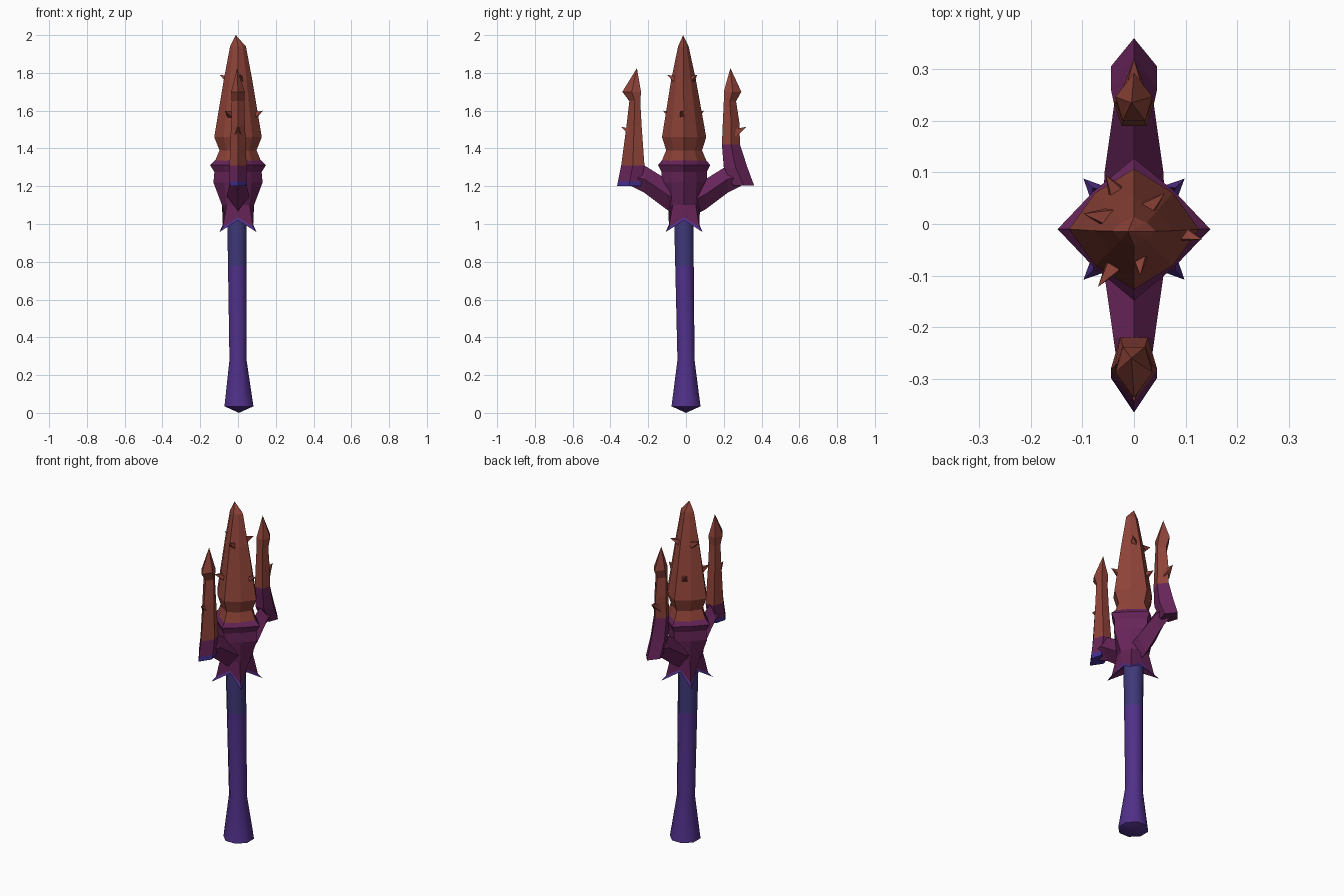
import bpy, bmesh, math
from mathutils import Vector

cube = bpy.data.objects.get("Cube")
if cube:
    bpy.data.objects.remove(cube, do_unlink=True)


def material(name, rgb):
    m = bpy.data.materials.new(name)
    m.use_nodes = True
    m.diffuse_color = (*rgb, 1)
    m.node_tree.nodes["Principled BSDF"].inputs["Base Color"].default_value = (*rgb, 1)
    return m


BRICK = material("brick red", (0.27, 0.056, 0.04))
PURPLE = material("plum purple", (0.135, 0.018, 0.1))
INDIGO = material("indigo", (0.08, 0.03, 0.25))
SLATE = material("slate blue", (0.05, 0.04, 0.19))
BLUE = material("heel blue", (0.06, 0.03, 0.3))


def loft(name, rings, mats, rule=None):
    """Skin a list of equal-sized point rings; single-point rings make tips."""
    bm = bmesh.new()
    vs = [[bm.verts.new(p) for p in r] for r in rings]
    for a, b in zip(vs, vs[1:]):
        n = max(len(a), len(b))
        for i in range(n):
            j = (i + 1) % n
            if len(a) == 1:
                bm.faces.new((a[0], b[j], b[i]))
            elif len(b) == 1:
                bm.faces.new((a[i], a[j], b[0]))
            else:
                bm.faces.new((a[i], a[j], b[j], b[i]))
    for r in (vs[0], vs[-1]):
        if len(r) > 2:
            bm.faces.new(r)
    bmesh.ops.recalc_face_normals(bm, faces=bm.faces)
    if rule:
        for f in bm.faces:
            f.material_index = rule(f.calc_center_median())
    me = bpy.data.meshes.new(name)
    bm.to_mesh(me)
    bm.free()
    for m in mats:
        me.materials.append(m)
    ob = bpy.data.objects.new(name, me)
    bpy.context.collection.objects.link(ob)
    return ob


def circle(r, z, cx=0.0, cy=0.0, n=8):
    return [(cx + r * math.cos(math.tau * (i + .5) / n),
             cy + r * math.sin(math.tau * (i + .5) / n), z) for i in range(n)]


def star(z, rx, ry, diag, zd=None, cy=-0.01):
    """Eight points: four on the axes, four diagonal ones at their own height."""
    pts = []
    for i in range(8):
        a = math.tau * i / 8
        c, s = round(math.cos(a)), round(math.sin(a))
        k = diag if i % 2 else 1
        pts.append((c * rx * k, cy + s * ry * k, zd if i % 2 and zd else z))
    return pts


# Shaft with flared pommel
shaft = loft("shaft", [
    [(0.005, 0, 0)], circle(.083, .035, .005), circle(.049, .28),
    circle(.053, .78, -.004, -.008), circle(.056, 1.06, -.006, -.012)],
    [INDIGO, SLATE], lambda c: int(c.z > .8))
bpy.ops.object.select_all(action='DESELECT')
shaft.select_set(True)
bpy.context.view_layer.objects.active = shaft
bpy.ops.object.shade_smooth_by_angle(angle=math.radians(50))

# Socket with a four-pointed skirt and a diamond rim
loft("socket", [
    star(1.04, .045, .045, .7),
    star(1.02, .062, .062, 1.58, .957),
    star(1.035, .064, .064, 1.25, .985),
    star(1.1, .085, .085, .72),
    star(1.22, .13, .12, .55),
    star(1.275, .125, .12, .55),
    star(1.312, .148, .138, .53),
    star(1.34, .118, .115, .56)],
    [PURPLE, INDIGO], lambda c: int(c.z < 1.012))

# Central blade
loft("central_blade", [
    star(1.325, .125, .122, .56),
    star(1.39, .098, .095, .6),
    star(1.46, .126, .117, .6),
    star(1.76, .076, .066, .6, cy=-.013),
    star(1.94, .042, .028, .6, cy=-.014),
    [(-.012, -.015, 2)]], [BRICK])


def thorn(name, base, tip, r=.024):
    """Small four-sided spike."""
    base, tip = Vector(base), Vector(tip)
    q = (tip - base).to_track_quat('Z', 'Y')
    ring = [base + q @ Vector(p) for p in circle(r, 0, n=4)]
    loft(name, [ring, [tip]], [BRICK])


for i, (bx, by, tx, ty, z) in enumerate([
        (-.03, .055, -.055, .095, 1.59), (.085, -.015, .132, -.03, 1.59),
        (-.035, -.075, -.07, -.122, 1.59), (.02, .025, .06, .06, 1.78),
        (-.05, .012, -.098, .02, 1.78), (.01, -.055, .012, -.1, 1.78)]):
    thorn(f"blade_thorn_{i + 1}", (bx, by, z - .015), (tx, ty, z + .01))


def prong(name, s, rows, tip, split):
    """Five-sided prong; rows give height, inner reach, outer reach, half width."""
    rings = []
    for z, yi, yo, w in rows:
        ym = yi + (yo - yi) * .5
        rings.append([(0, s * yo, z), (w, s * ym, z), (w * .6, s * yi, z),
                      (-w * .6, s * yi, z), (-w, s * ym, z)])
    rings.append([(-.005, s * tip, 1.825)])
    loft(name, rings, [BRICK, PURPLE, BLUE],
         lambda c: 0 if c.z > split else 2 if s < 0 and c.z < 1.215 else 1)
    thorn(name + "_thorn", (0, s * (tip + .02), 1.48), (0, s * (tip + .085), 1.515), .03)


prong("front_prong", -1, [
    (1.2, .24, .365, .042), (1.225, .235, .36, .045), (1.31, .22, .343, .045),
    (1.52, .235, .315, .037), (1.65, .242, .3, .033), (1.7, .238, .337, .036)], .26, 1.31)
prong("back_prong", 1, [
    (1.205, .25, .36, .045), (1.3, .2, .325, .045), (1.42, .19, .286, .04),
    (1.54, .195, .282, .037), (1.65, .2, .265, .033), (1.7, .2, .293, .036)], .235, 1.42)

# Arms joining the prongs to the socket
for name, s in (("front_arm", -1), ("back_arm", 1)):
    loft(name, [[(0, s * y, lo), (w, s * y, (lo + hi) / 2),
                 (0, s * y, hi), (-w, s * y, (lo + hi) / 2)]
                for y, lo, hi, w in ((.03, 1.04, 1.2, .06), (.1, 1.075, 1.235, .057),
                                     (.22, 1.165, 1.31, .04), (.29, 1.2, 1.3, .03))],
         [PURPLE])
